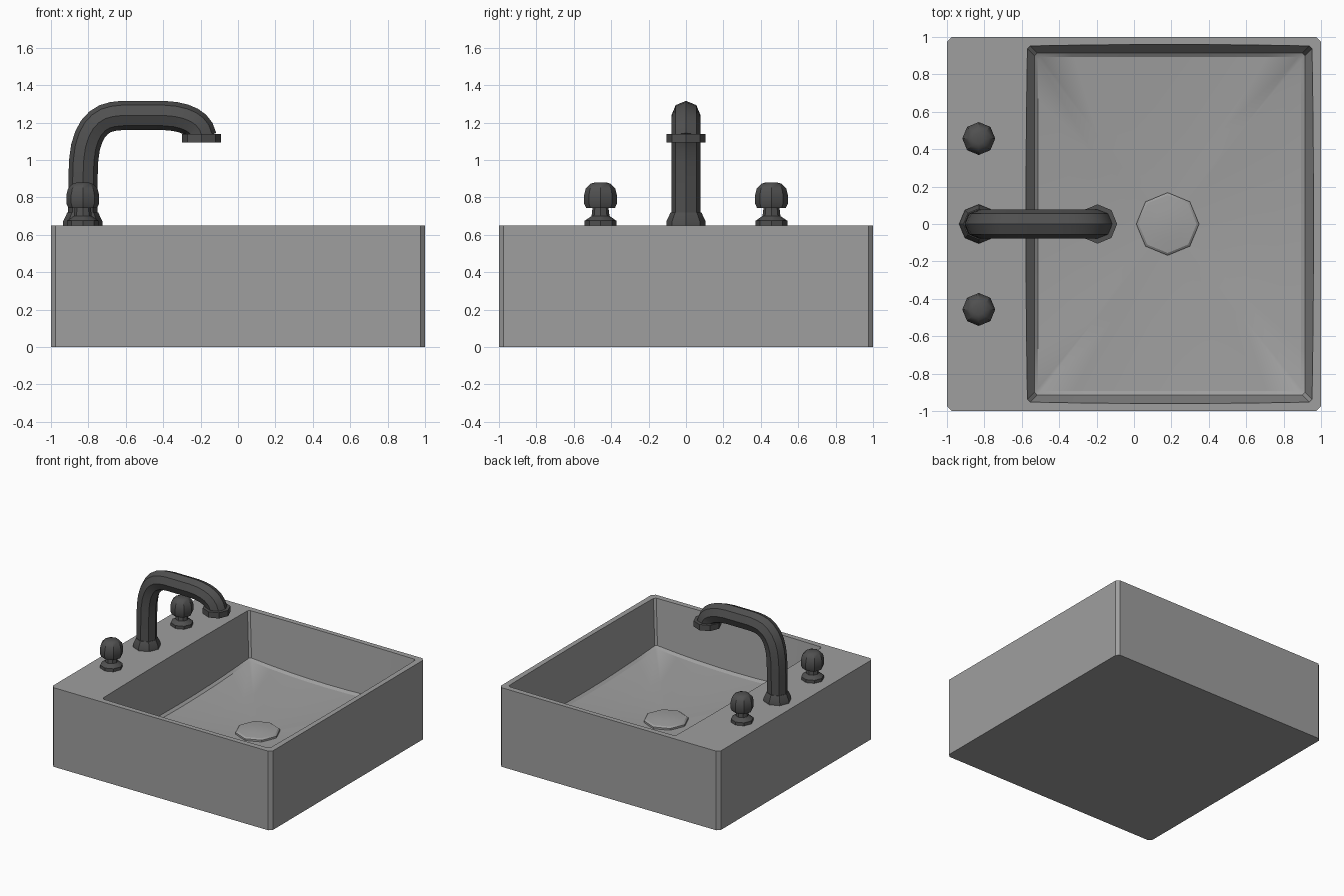
import bpy, bmesh, math
from mathutils import Vector

if "Cube" in bpy.data.objects:
    bpy.data.objects.remove(bpy.data.objects["Cube"])


def material(name, v):
    m = bpy.data.materials.new(name)
    m.diffuse_color = (v, v, v, 1)
    m.use_nodes = True
    m.node_tree.nodes["Principled BSDF"].inputs["Base Color"].default_value = m.diffuse_color
    return m


metal = material("dark_metal", 0.08)
ceramic = material("grey_ceramic", 0.345)


def skin(name, rings, mat):
    """Join matching rings of points into a closed, capped surface."""
    bm = bmesh.new()
    loops = [[bm.verts.new(p) for p in ring] for ring in rings]
    n = len(loops[0])
    for a, b in zip(loops, loops[1:]):
        for i in range(n):
            j = (i + 1) % n
            bm.faces.new((a[i], a[j], b[j], b[i]))
    bm.faces.new(loops[0][::-1])
    bm.faces.new(loops[-1])
    bmesh.ops.recalc_face_normals(bm, faces=bm.faces)
    me = bpy.data.meshes.new(name)
    bm.to_mesh(me)
    bm.free()
    ob = bpy.data.objects.new(name, me)
    bpy.context.collection.objects.link(ob)
    me.materials.append(mat)
    bpy.ops.object.select_all(action='DESELECT')
    ob.select_set(True)
    bpy.context.view_layer.objects.active = ob
    bpy.ops.object.shade_smooth_by_angle(angle=math.radians(30))
    return ob


def rect(x0, x1, y, z, c, sag=0.0, bow=0.0, n=8):
    """Cut-corner rectangle; side middles may drop by sag and bulge by bow."""
    sides = [((x1, -y + c), (x1, y - c), (1, 0)), ((x1 - c, y), (x0 + c, y), (0, 1)),
             ((x0, y - c), (x0, -y + c), (-1, 0)), ((x0 + c, -y), (x1 - c, -y), (0, -1))]
    pts = []
    for a, b, out in sides:
        for k in range(n + 1):
            t = k / n
            w = 4 * t * (1 - t)
            pts.append(Vector((a[0] + (b[0] - a[0]) * t + out[0] * bow * w,
                               a[1] + (b[1] - a[1]) * t + out[1] * bow * w, z - sag * w)))
    return pts


def octagon(x, y, z, r):
    return [(x + r * math.cos(i * math.pi / 4),
             y + r * math.sin(i * math.pi / 4), z) for i in range(8)]


def lathe(name, x, y, profile, mat):
    return skin(name, [octagon(x, y, z, r) for r, z in profile], mat)


# Basin: outer box, sloped inner walls, dished floor falling to the drain
drain = Vector((0.18, 0, 0.207))
edge = rect(-0.512, 0.892, 0.892, 0.268, 0.015, sag=0.033)
hole = []
for p in edge:
    d = Vector((p.x - drain.x, p.y, 0)).normalized()
    hole.append(drain + 0.15 * d)
middle = [e.lerp(h, 0.5) - Vector((0, 0, 0.006)) for e, h in zip(edge, hole)]
skin("basin", [
    rect(-1, 1, 1, 0, 0.025),
    rect(-1, 1, 1, 0.65, 0.025),
    rect(-0.57, 0.952, 0.952, 0.65, 0.015, bow=0.008),
    rect(-0.532, 0.914, 0.914, 0.285, 0.015, sag=0.033),
    edge, middle, hole,
], ceramic)

# Drain cap
lathe("drain_cap", 0.18, 0,
      [(0.168, 0.195), (0.168, 0.222), (0.155, 0.232), (0.08, 0.24), (0.02, 0.242)], ceramic)

# Spout: octagonal tube along a bent path, corners rounded by cutting
path = [Vector((x, 0, z)) for x, z in [
    (-0.83, 0.65), (-0.83, 0.86), (-0.824, 1.04), (-0.79, 1.15), (-0.73, 1.215),
    (-0.65, 1.238), (-0.52, 1.238), (-0.36, 1.238), (-0.265, 1.215), (-0.21, 1.175), (-0.19, 1.118)]]
cut = [path[0]]
for a, b in zip(path, path[1:]):
    cut += [a.lerp(b, 0.25), a.lerp(b, 0.75)]
path = cut + [path[-1]]
side = Vector((0, 1, 0))
rings = []
for i, p in enumerate(path):
    t = (path[min(i + 1, len(path) - 1)] - path[max(i - 1, 0)]).normalized()
    nrm = side.cross(t)
    rings.append([p + 0.078 * (math.cos(k * math.pi / 4) * nrm + math.sin(k * math.pi / 4) * side)
                  for k in range(8)])
skin("spout", rings, metal)

# Spout base and nozzle collars
lathe("spout_base", -0.83, 0, [(0.105, 0.645), (0.105, 0.672), (0.082, 0.72)], metal)
lathe("nozzle_collar", -0.195, 0, [(0.105, 1.093), (0.105, 1.14)], metal)

# Tap handles: flange and neck, then a faceted knob
for label, y in (("front", -0.457), ("back", 0.457)):
    lathe(label + "_handle_base", -0.83, y,
          [(0.085, 0.645), (0.085, 0.675), (0.048, 0.70), (0.042, 0.75)], metal)
    lathe(label + "_handle_knob", -0.83, y,
          [(0.077, 0.743), (0.088, 0.768), (0.088, 0.81), (0.079, 0.847),
           (0.055, 0.872), (0.03, 0.88)], metal)
